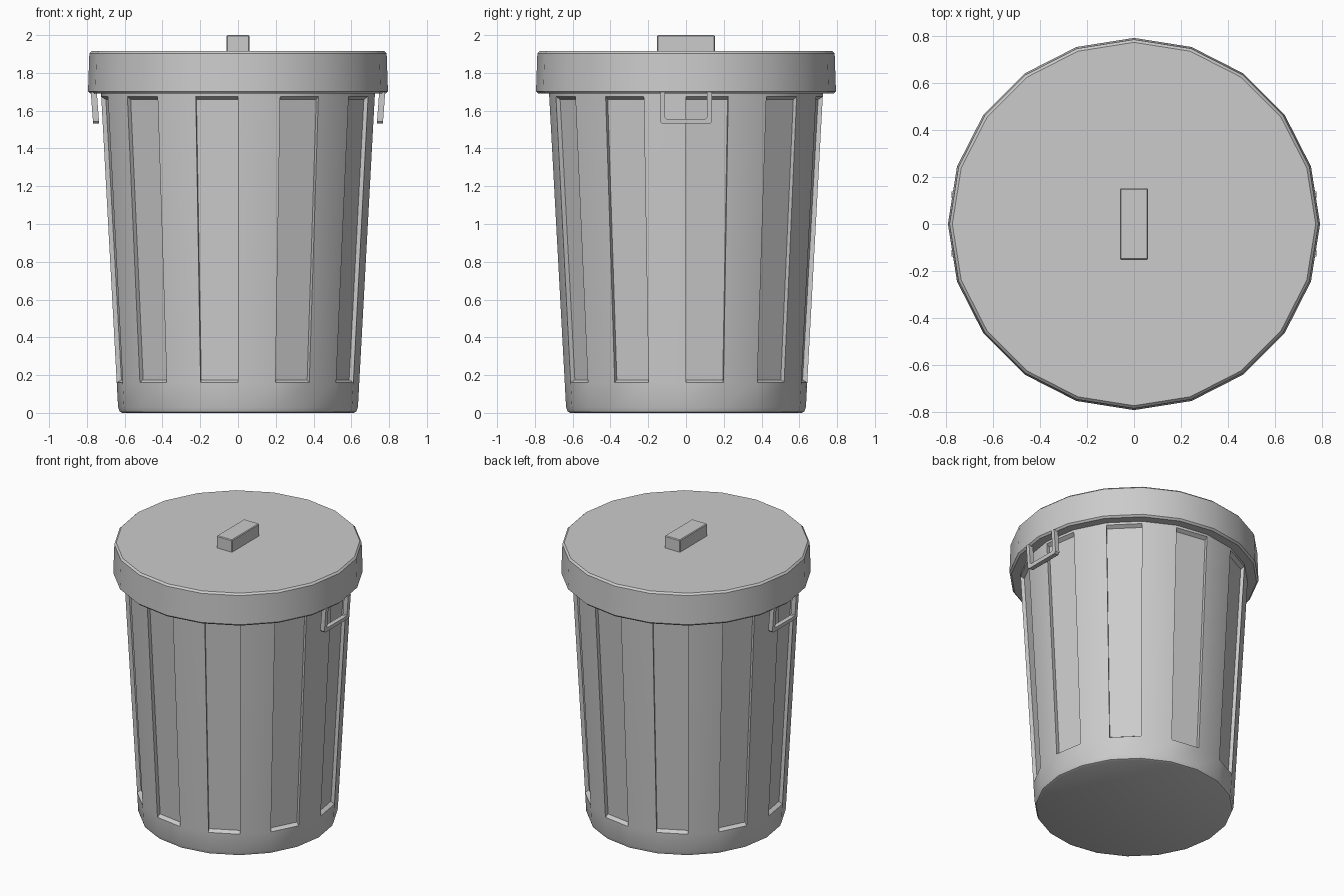
import bpy, bmesh
from math import sin, cos, pi, radians
from mathutils import Vector

if "Cube" in bpy.data.objects:
    bpy.data.objects.remove(bpy.data.objects["Cube"])

SIDES = 20


def finish(name, bm, smooth=True):
    bmesh.ops.recalc_face_normals(bm, faces=bm.faces)
    mesh = bpy.data.meshes.new(name)
    bm.to_mesh(mesh)
    bm.free()
    ob = bpy.data.objects.new(name, mesh)
    bpy.context.collection.objects.link(ob)
    if smooth:
        bpy.ops.object.select_all(action='DESELECT')
        bpy.context.view_layer.objects.active = ob
        ob.select_set(True)
        bpy.ops.object.shade_smooth_by_angle(angle=radians(25))
    return ob


def lathe(profile):
    """Capped stack of 20-sided rings; returns bmesh and side faces per level."""
    bm = bmesh.new()
    rings = [[bm.verts.new((r * cos(2 * pi * i / SIDES), r * sin(2 * pi * i / SIDES), z))
              for i in range(SIDES)] for r, z in profile]
    bands = []
    for a, b in zip(rings, rings[1:]):
        bands.append([bm.faces.new((a[i], a[(i + 1) % SIDES], b[(i + 1) % SIDES], b[i]))
                      for i in range(SIDES)])
    bm.faces.new(rings[0][::-1])
    bm.faces.new(rings[-1])
    return bm, bands


# Tapered body with every second side recessed
bm, bands = lathe([(0.612, 0), (0.626, 0.006), (0.635, 0.03), (0.642, 0.16),
                   (0.724, 1.674), (0.725, 1.70)])
panels = bands[3][::2]
bm.normal_update()
for f in bmesh.ops.extrude_discrete_faces(bm, faces=panels)['faces']:
    n = f.normal.copy()
    mid = f.calc_center_median().z
    for v in f.verts:
        v.co -= n * 0.025
        v.co.z += 0.014 if v.co.z < mid else -0.016
finish("bin_body", bm)

# Lid with chamfered rims
bm, _ = lathe([(0.782, 1.69), (0.794, 1.702), (0.787, 1.903), (0.775, 1.915)])
finish("lid", bm)

# Grip on top of the lid
bm = bmesh.new()
bmesh.ops.create_cube(bm, size=1)
for v in bm.verts:
    v.co = Vector((v.co.x * 0.12, v.co.y * 0.306, 1.95 + v.co.z * 0.10))
bmesh.ops.bevel(bm, geom=bm.edges[:], offset=0.005, segments=1, affect='EDGES')
finish("lid_grip", bm, smooth=False)

# U-shaped side handles hanging below the lid, leaning out with the body
half = [(0.138, 1.70), (0.138, 1.542), (0.127, 1.531)]
inner = [(0.110, 1.70), (0.110, 1.563), (0.104, 1.557)]
outline = (half + [(-y, z) for y, z in half[::-1]]
           + [(-y, z) for y, z in inner] + inner[::-1])
for side, name in ((1, "right_handle"), (-1, "left_handle")):
    bm = bmesh.new()
    layers = [[bm.verts.new((side * (x + (z - 1.531) * 0.075), y, z)) for y, z in outline]
              for x in (0.735, 0.767)]
    a, b = layers
    n, m = len(outline), len(half)
    for i in range(n):
        j = (i + 1) % n
        bm.faces.new((a[i], a[j], b[j], b[i]))
    # front and back strips joining outer to inner outline
    for ring in layers:
        for i in range(2 * m - 1):
            bm.faces.new((ring[i], ring[i + 1], ring[n - 2 - i], ring[n - 1 - i]))
    finish(name, bm, smooth=False)
